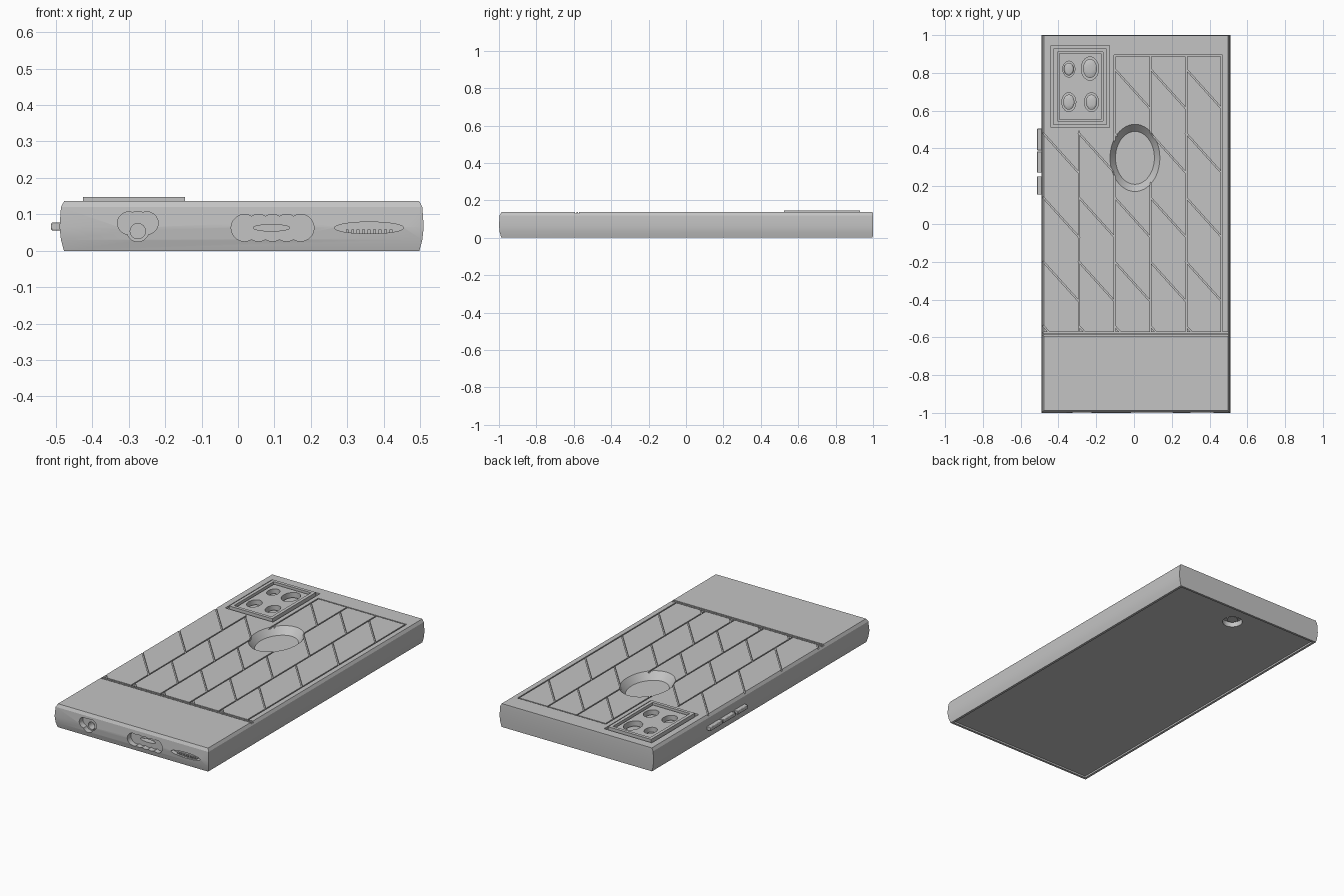
import bpy, bmesh, math
from mathutils import Vector

cube = bpy.data.objects.get("Cube")
if cube:
    bpy.data.objects.remove(cube, do_unlink=True)

grey = bpy.data.materials.new("plain grey")
grey.use_nodes = True
grey.diffuse_color = (0.55, 0.55, 0.55, 1)
shader = next(n for n in grey.node_tree.nodes if n.type == 'BSDF_PRINCIPLED')
shader.inputs["Base Color"].default_value = grey.diffuse_color

CX, TOP = 0.01, 0.137


def loft(bm, rings):
    """Skin a stack of matching point rings and cap both ends."""
    loops = [[bm.verts.new(p) for p in ring] for ring in rings]
    count = len(loops[0])
    for low, high in zip(loops, loops[1:]):
        for i in range(count):
            j = (i + 1) % count
            bm.faces.new((low[i], low[j], high[j], high[i]))
    bm.faces.new(loops[0][::-1])
    bm.faces.new(loops[-1])


def prism(bm, outline, start, end, axis="z"):
    if axis == "z":
        loft(bm, [[(a, b, h) for a, b in outline] for h in (start, end)])
    else:
        loft(bm, [[(a, h, b) for a, b in outline] for h in (start, end)])


def oval(x, y, rx, ry, sides=32):
    steps = [math.tau * i / sides for i in range(sides)]
    return [(x + rx * math.cos(t), y + ry * math.sin(t)) for t in steps]


def rect(x0, x1, y0, y1):
    return [(x0, y0), (x1, y0), (x1, y1), (x0, y1)]


def strip(p, q, width=0.007):
    """Outline of a thin straight line from p to q."""
    p, q = Vector(p), Vector(q)
    along = (q - p).normalized() * width / 2
    side = Vector((-along.y, along.x))
    return [tuple(v) for v in (p - along - side, q + along - side,
                               q + along + side, p - along + side)]


def finish(name, bm):
    bmesh.ops.recalc_face_normals(bm, faces=bm.faces[:])
    mesh = bpy.data.meshes.new(name)
    bm.to_mesh(mesh)
    bm.free()
    mesh.materials.append(grey)
    obj = bpy.data.objects.new(name, mesh)
    bpy.context.collection.objects.link(obj)
    return obj


def carve(target, bm, overlapping=False):
    """Cut the shape out of the target and discard the cutter."""
    cutter = finish("cutter", bm)
    cutter.hide_render = True
    mod = target.modifiers.new("cut", 'BOOLEAN')
    mod.object, mod.operation, mod.solver = cutter, 'DIFFERENCE', 'EXACT'
    mod.use_self = overlapping
    bpy.context.view_layer.objects.active = target
    bpy.ops.object.modifier_apply(modifier=mod.name)
    bpy.data.objects.remove(cutter, do_unlink=True)


# Body: slab with softly bulging sides and a squared back end
bm = bmesh.new()
rings = []
for z, inset in ((0, 0.012), (0.03, 0.004), (0.065, 0), (0.12, 0.004), (TOP, 0.013)):
    outline = rect(CX - 0.5 + inset, CX + 0.5 - inset, inset - 1, 1 - inset * 0.15)
    rings.append([(x, y, z) for x, y in outline])
loft(bm, rings)
body = finish("body", bm)

# Herringbone grooves on the upper face
lines = [((-0.6, -0.575), (0.6, -0.575)), ((-0.6, -0.59), (0.6, -0.59)),
         ((-0.1, 0.89), (0.465, 0.89))]
columns = [-0.48 + 0.189 * i for i in range(6)]
for i, x in enumerate(columns):
    ceiling = 0.49 if i < 2 else 0.89
    if i:
        lines.append(((x, -0.575), (x, ceiling)))
    if i == 5:
        continue
    for k in range(-1, 4):
        high = -0.2 + 0.34 * k
        low = high - 0.21
        a, b = Vector((x, high)), Vector((columns[i + 1], low))
        if low > ceiling or high < -0.575:
            continue
        if high > ceiling:
            a = a.lerp(b, (high - ceiling) / 0.21)
        if low < -0.575:
            b = a.lerp(b, (high + 0.575) / 0.21)
        lines.append((a, b))
bm = bmesh.new()
for p, q in lines:
    prism(bm, strip(p, q), TOP - 0.008, TOP + 0.02)
carve(body, bm, True)

# Finger rest: tapered oval recess
bm = bmesh.new()
loft(bm, [[(x, y, z) for x, y in oval(0.005, 0.35, rx, ry, 48)]
          for z, rx, ry in ((0.097, 0.103, 0.14), (TOP, 0.132, 0.178), (0.16, 0.132, 0.178))])
carve(body, bm)

# Camera bay: outer moat and inner moat around a flush plate
for size, gap in ((0, 0.015), (0.034, 0.008)):
    x0, x1, y0, y1 = -0.44 + size, -0.13 - size, 0.51 + size, 0.945 - size
    bm = bmesh.new()
    for outline in (rect(x0, x1, y0, y0 + gap), rect(x0, x1, y1 - gap, y1),
                    rect(x0, x0 + gap, y0, y1), rect(x1 - gap, x1, y0, y1)):
        prism(bm, outline, TOP - 0.012, TOP + 0.02)
    carve(body, bm, True)

# Lens wells
lenses = [(-0.345, 0.82, 0.032, 0.042), (-0.233, 0.823, 0.046, 0.062),
          (-0.345, 0.645, 0.037, 0.05), (-0.225, 0.645, 0.037, 0.05)]
bm = bmesh.new()
for x, y, rx, ry in lenses:
    prism(bm, oval(x, y, rx, ry), TOP - 0.035, TOP + 0.02)
carve(body, bm)

# Screen recess and selfie lens well underneath
bm = bmesh.new()
prism(bm, rect(CX - 0.474, CX + 0.474, -0.974, 0.985), -0.02, 0.01)
carve(body, bm)
bm = bmesh.new()
prism(bm, oval(CX, 0.86, 0.055, 0.055), -0.01, 0.04)
carve(body, bm)

# Ports along the front end: scalloped openings with deeper sockets
audio = [(-0.3, 0.076, 0.031), (-0.25, 0.076, 0.031), (-0.275, 0.056, 0.031),
         (-0.275, 0.075, 0.033)]
charging = [(0.018 + 0.0385 * i, 0.063, 0.037) for i in range(5)]
for circles, socket in ((audio, oval(-0.275, 0.054, 0.021, 0.021)),
                        (charging, oval(0.092, 0.063, 0.05, 0.009))):
    bm = bmesh.new()
    for x, z, r in circles:
        prism(bm, oval(x, z, r, r, 20), -1.03, -0.965, "y")
    carve(body, bm, True)
    bm = bmesh.new()
    prism(bm, socket, -1.02, -0.92, "y")
    carve(body, bm)

# Speaker slot
bm = bmesh.new()
prism(bm, oval(0.36, 0.063, 0.095, 0.016), -1.03, -0.975, "y")
carve(body, bm)

# Speaker grille teeth
bm = bmesh.new()
for i in range(9):
    x = 0.3 + 0.015 * i
    prism(bm, rect(x - 0.004, x + 0.004, 0.046, 0.058), -0.988, -0.97, "y")
finish("speaker_grille", bm)

# Raised camera frame
bm = bmesh.new()
prism(bm, rect(-0.425, -0.145, 0.525, 0.93), TOP - 0.012, TOP + 0.01)
frame = finish("camera_frame", bm)
bm = bmesh.new()
prism(bm, rect(-0.406, -0.164, 0.544, 0.911), 0.1, 0.2)
carve(frame, bm)

# Lens glasses: low domes inside the wells
for i, (x, y, rx, ry) in enumerate(lenses):
    bm = bmesh.new()
    loft(bm, [[(a, b, TOP - 0.037 + h) for a, b in oval(x, y, rx * s, ry * s)]
              for s, h in ((0.8, 0), (0.8, 0.012), (0.6, 0.017), (0.3, 0.019))])
    finish("camera_lens_%d" % (i + 1), bm)

bm = bmesh.new()
prism(bm, oval(CX, 0.86, 0.03, 0.03), 0.024, 0.042)
finish("selfie_lens", bm)

# Side buttons
for name, y0, y1 in (("volume_up_button", 0.39, 0.505),
                     ("volume_down_button", 0.272, 0.384),
                     ("power_button", 0.155, 0.252)):
    bm = bmesh.new()
    prism(bm, rect(-0.513, -0.47, y0, y1), 0.056, 0.077)
    button = finish(name, bm)
    bevel = button.modifiers.new("soft_edges", 'BEVEL')
    bevel.width, bevel.segments = 0.003, 2

# Smooth the round walls, keep the edges crisp
bpy.ops.object.select_all(action='DESELECT')
for obj in bpy.context.collection.objects:
    if obj.type == 'MESH' and grey.name in obj.data.materials:
        obj.select_set(True)
        bpy.context.view_layer.objects.active = obj
bpy.ops.object.shade_smooth_by_angle(angle=math.radians(20))
